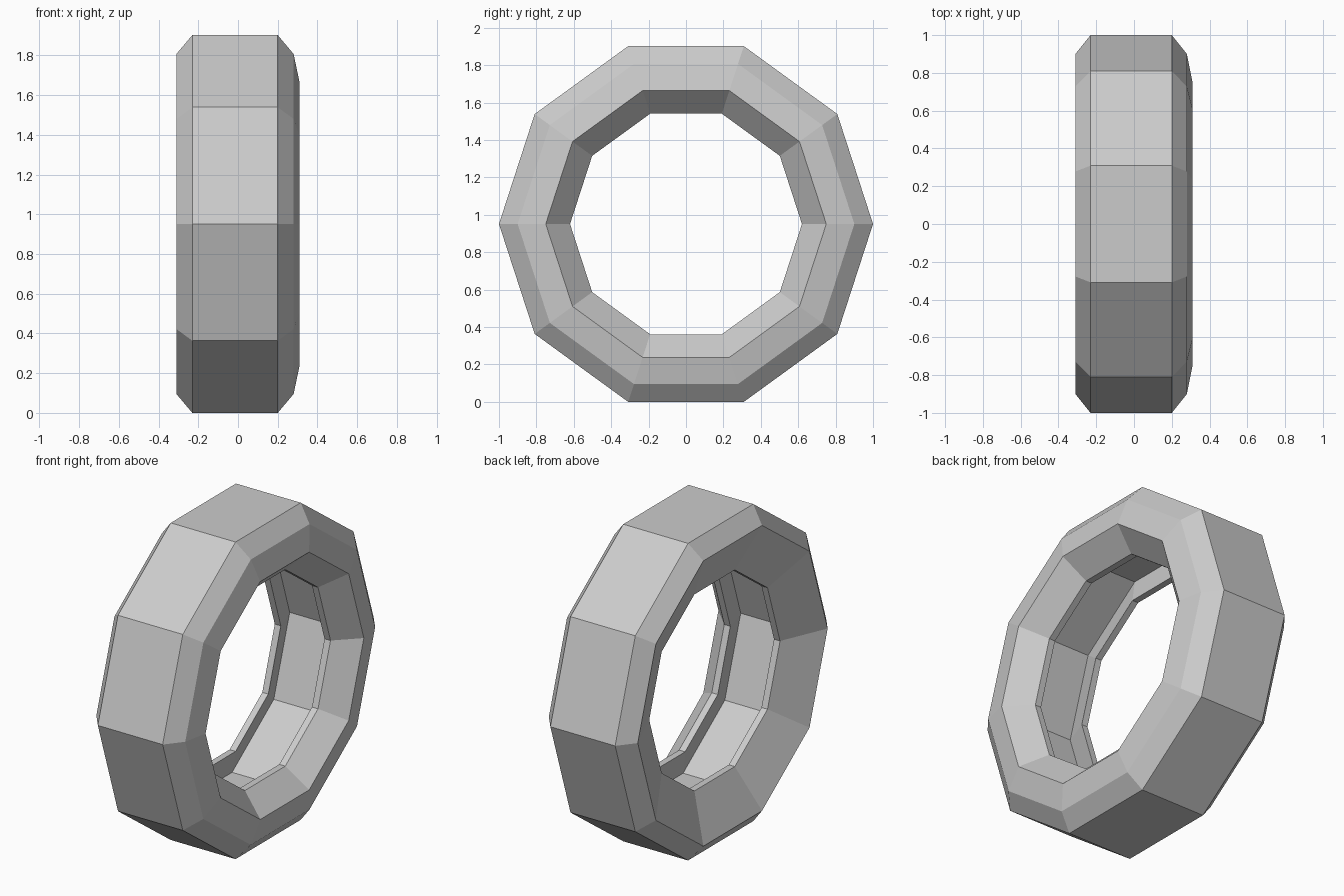
import bpy, bmesh
from math import pi, cos, sin

if "Cube" in bpy.data.objects:
    bpy.data.objects.remove(bpy.data.objects["Cube"])

SIDES = 10
CENTRE_Z = cos(pi / SIDES)   # flat side rests on the floor

# Closed tyre cross-section as (x, radius)
PROFILE = [
    (-0.23, 1.00), (0.20, 1.00),                 # tread
    (0.28, 0.90), (0.31, 0.75), (0.18, 0.62),    # right sidewall
    (0.14, 0.62), (0.19, 0.79),                  # right lip and inner wall
    (-0.21, 0.79), (-0.15, 0.62),                # hollow inside
    (-0.19, 0.62), (-0.31, 0.90),                # left lip and sidewall
]


def spin_profile(name, profile, sides):
    """Sweep a closed profile around the x axis."""
    bm = bmesh.new()
    rings = []
    for i in range(sides):
        a = 2 * pi * i / sides
        rings.append([bm.verts.new((x, r * cos(a), CENTRE_Z + r * sin(a)))
                      for x, r in profile])
    n = len(profile)
    for i in range(sides):
        a, b = rings[i], rings[(i + 1) % sides]
        for j in range(n):
            k = (j + 1) % n
            bm.faces.new((a[j], a[k], b[k], b[j]))
    bmesh.ops.recalc_face_normals(bm, faces=bm.faces)
    mesh = bpy.data.meshes.new(name)
    bm.to_mesh(mesh)
    bm.free()
    obj = bpy.data.objects.new(name, mesh)
    bpy.context.collection.objects.link(obj)
    return obj


# Low-poly hollow tyre
spin_profile("tyre", PROFILE, SIDES)
